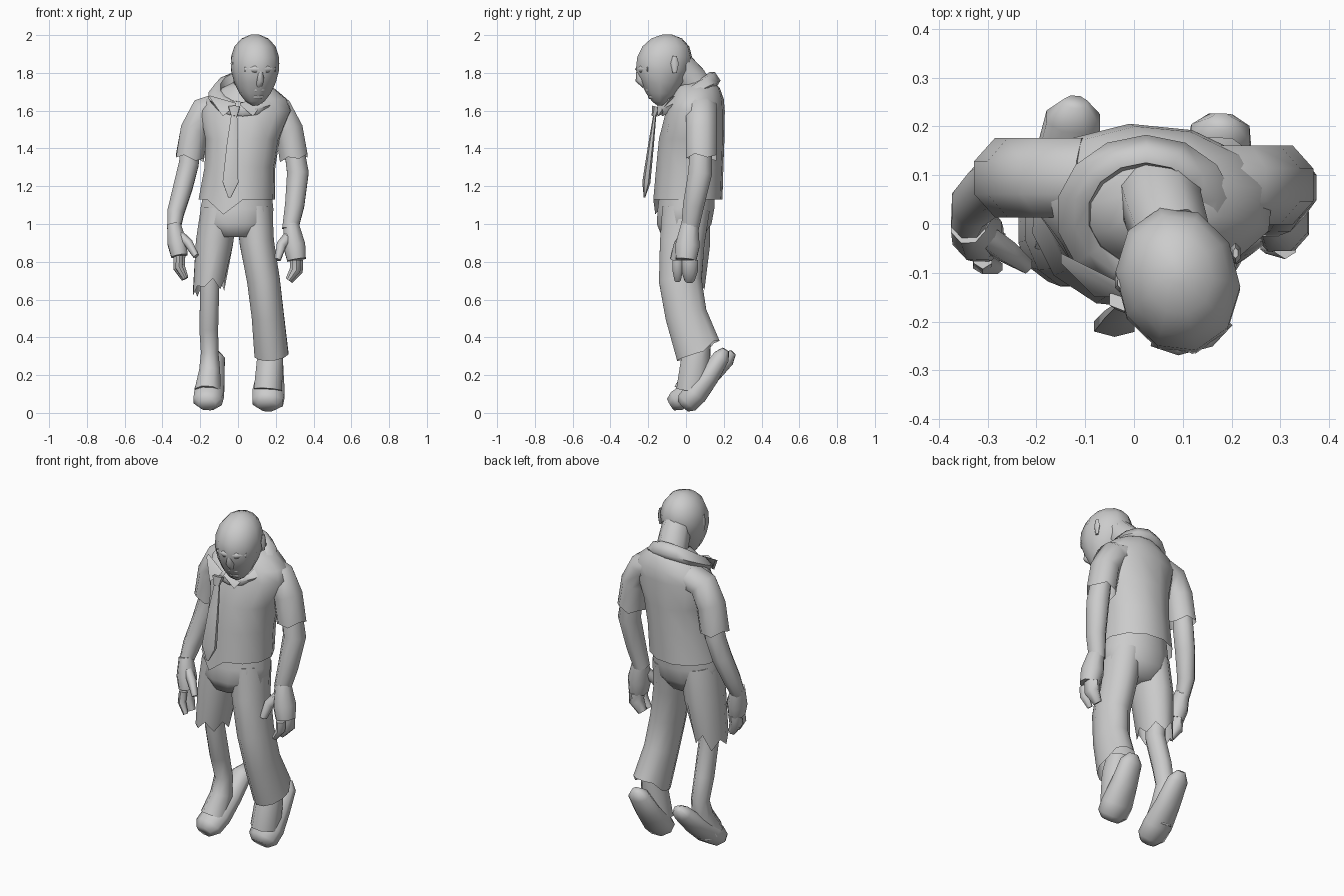
import bpy, bmesh, math
from mathutils import Vector

cube = bpy.data.objects.get("Cube")
if cube:
    bpy.data.objects.remove(cube, do_unlink=True)

grey = bpy.data.materials.new("plain_grey")
grey.use_nodes = True
tone = (.6, .6, .6, 1)
grey.diffuse_color = tone
grey.node_tree.nodes["Principled BSDF"].inputs["Base Color"].default_value = tone


def finish(name, bm):
    """Turn a bmesh into a smooth shaded, coloured object."""
    bmesh.ops.recalc_face_normals(bm, faces=bm.faces)
    mesh = bpy.data.meshes.new(name)
    bm.to_mesh(mesh)
    bm.free()
    obj = bpy.data.objects.new(name, mesh)
    bpy.context.collection.objects.link(obj)
    mesh.materials.append(grey)
    bpy.ops.object.select_all(action="DESELECT")
    obj.select_set(True)
    bpy.context.view_layer.objects.active = obj
    bpy.ops.object.shade_smooth_by_angle(angle=math.radians(65))


def add_ring(bm, centre, side, front, width, depth, sides):
    """Add an oval ring of vertices spanned by two directions."""
    ring = []
    for i in range(sides):
        turn = math.tau * (i + .5) / sides
        ring.append(bm.verts.new(centre + side * width * math.cos(turn)
                                 + front * depth * math.sin(turn)))
    return ring


def skin(bm, rings, close_start=True, close_end=True):
    """Bridge neighbouring rings and cap the ends that are closed."""
    for low, high in zip(rings, rings[1:]):
        for i in range(len(low)):
            bm.faces.new((low[i - 1], low[i], high[i], high[i - 1]))
    if close_start:
        bm.faces.new(rings[0])
    if close_end:
        bm.faces.new(rings[-1])


def shape_hem(ring, hem):
    """Move the cloth edge up or down by a rule."""
    for i, vert in enumerate(ring):
        vert.co.z += hem(i, vert.co)


def tube(name, path, depth=1.1, sides=8, hem=None, across=Vector((1, 0, 0))):
    """Limb along a path of (x, y, z, half width); a hem leaves the end open."""
    bm = bmesh.new()
    points = [Vector(p[:3]) for p in path]
    rings = []
    for k, step in enumerate(path):
        along = points[min(k + 1, len(points) - 1)] - points[max(k - 1, 0)]
        along.normalize()
        side = (across - along * across.dot(along)).normalized()
        rings.append(add_ring(bm, points[k], side, along.cross(side),
                              step[3], step[3] * depth, sides))
    if hem:
        shape_hem(rings[-1], hem)
    skin(bm, rings, close_end=not hem)
    finish(name, bm)


def stack(name, layers, lean=0, yaw=0, sides=12, hem=None):
    """Level ovals of (z, y, half width, half depth) that lean sideways with height."""
    bm = bmesh.new()
    side = Vector((math.cos(yaw), math.sin(yaw), 0))
    front = Vector((-side.y, side.x, 0))
    rings = [add_ring(bm, Vector((lean * (z - 1.2), y, z)), side, front, width, depth, sides)
             for z, y, width, depth in layers]
    if hem:
        shape_hem(rings[-1], hem)
    skin(bm, rings, close_end=not hem)
    finish(name, bm)


# Shirt body, with a drooping corner at the front of the hem
def shirt_hem(i, co):
    return -.08 if co.y < -.1 and -.15 < co.x < 0 else 0


stack("shirt_body", [
    (1.75, .07, .08, .08), (1.72, .06, .14, .12), (1.66, .06, .22, .14), (1.6, .05, .25, .155),
    (1.45, .03, .2, .175), (1.3, .02, .19, .18), (1.13, .01, .205, .185)],
    lean=.1, yaw=-.1, hem=shirt_hem)


# Sleeves with a slightly uneven edge
def sleeve_hem(i, co):
    return -.02 * (i % 2)


for label, sign, shift, back in (("right_sleeve", -1, 0, .095), ("left_sleeve", 1, .04, .08)):
    tube(label, [(sign * reach + shift, back, z, .08) for reach, z in
                 ((.1, 1.62), (.18, 1.6), (.23, 1.5), (.255, 1.36))], hem=sleeve_hem)

# Arms
tube("right_arm", [(-.25, .1, 1.45, .05), (-.26, .1, 1.32, .057), (-.29, .08, 1.2, .055),
                   (-.33, .04, 1.06, .048), (-.34, 0, .97, .037)])
tube("left_arm", [(.29, .08, 1.45, .055), (.317, .075, 1.27, .062),
                  (.3, .04, 1.1, .055), (.275, .02, .97, .045)])


def build_hand(name, wrist, knuckles, tip, inward, size):
    """Palm, thumb and two groups of fingers, hung from the wrist."""
    wrist, knuckles, tip = Vector(wrist), Vector(knuckles), Vector(tip)
    middle = wrist.lerp(knuckles, .6)
    front = Vector((0, -size, 0))
    inner = Vector((inward * size, 0, 0))
    tube(name + "_palm", [(*wrist, size * .7), (*middle, size), (*knuckles, size * .85)])
    thumb = middle + inner * 1.1 + front * .7
    thumb_tip = knuckles + inner * 1.6 + front
    tube(name + "_thumb", [(*wrist.lerp(middle, .4), size * .5), (*thumb, size * .45),
                           (*thumb_tip, size * .3)], sides=6)
    for part, offset, scale in (("fingers", front * -.3, .65), ("index_finger", front * .7, .4)):
        base = knuckles + offset
        end = tip + offset
        bend = base.lerp(end, .5) - inner * .3
        tube(name + "_" + part, [(*base, size * scale), (*bend, size * scale),
                                 (*end, size * scale * .6)], sides=6)


build_hand("right_hand", (-.34, 0, 1), (-.31, -.03, .83), (-.28, -.05, .71), 1, .055)
build_hand("left_hand", (.28, .02, 1), (.31, 0, .81), (.27, 0, .7), -1, .063)

# Trousers: seat, long left leg, and torn right leg
stack("trouser_seat", [(1.2, .01, .18, .15), (1.08, 0, .2, .155), (1, -.01, .2, .15),
                       (.93, -.02, .12, .11)], lean=.05)


def flared_hem(i, co):
    return .05 if co.y > .1 else .01


def torn_hem(i, co):
    return .03 - .05 * (i % 2) - .05 * (co.x < -.21)


tube("left_trouser_leg", [(.085, 0, 1.08, .1), (.1, -.02, .9, .094), (.135, -.03, .7, .09),
                          (.157, 0, .52, .088), (.177, .065, .3, .093)],
     depth=1.3, sides=12, hem=flared_hem)
tube("right_trouser_leg", [(-.1, 0, 1.08, .1), (-.125, 0, .9, .102), (-.155, -.01, .68, .086)],
     depth=1.3, sides=12, hem=torn_hem)

# Bare right shin, and the left ankle inside the trouser leg
tube("right_shin", [(-.15, 0, .8, .06), (-.15, 0, .64, .054), (-.155, .05, .45, .054),
                    (-.15, .08, .32, .05), (-.15, .06, .22, .06), (-.16, .01, .11, .075)])
tube("left_ankle", [(.172, .07, .38, .06), (.17, .05, .28, .075), (.158, .03, .12, .08)])


# Shoes on tiptoe: the sole runs from a raised, thin heel down to the toe
def shoe(name, heel, toe, size):
    heel, toe = Vector(heel), Vector(toe)
    path = []
    for along, width in ((0, .3), (.1, .7), (.4, .85), (.7, 1), (.9, .95), (1, .6)):
        point = heel.lerp(toe, along)
        point.z -= .025 * math.sin(math.pi * along)
        path.append((*point, width * size))
    tube(name, path, depth=.75)


shoe("right_shoe", (-.12, .25, .32), (-.165, -.08, .045), .085)
shoe("left_shoe", (.18, .21, .335), (.155, -.015, .035), .092)

# Neck
tube("neck", [(.05, .08, 1.68, .09), (.06, .03, 1.77, .085), (.08, -.03, 1.84, .08)], depth=1)

# Head: an egg that narrows to the chin, bowed and turned a little to its left
bm = bmesh.new()
side = Vector((math.cos(.25), math.sin(.25), 0))
front = Vector((-side.y, side.x, 0))
rings = []
for k in range(9):
    slope = math.pi * (k + .4) / 8.8
    rise = math.cos(slope)
    spread = math.sin(slope) * (1 + .2 * rise)
    jaw = 1 + .3 * min(rise, 0)
    centre = Vector((.09, -.12 + .02 * rise, 1.815 + .19 * rise))
    rings.append(add_ring(bm, centre, side, front, .126 * spread, .15 * spread * jaw, 10))
skin(bm, rings)
finish("head", bm)


# Face: bars bent around the front of the head
def face_bar(name, z, reach, half, thick):
    middle = Vector((.09, -.12, z)) - front * reach
    path = []
    for offset in (-1, -.4, .4, 1):
        point = middle + side * half * offset + front * .03 * offset ** 2
        path.append((*point, thick * (1.2 - abs(offset) / 2)))
    tube(name, path, depth=1, sides=6, across=Vector((0, 0, 1)))


face_bar("brow", 1.82, .13, .08, .02)
face_bar("upper_lip", 1.71, .09, .045, .014)
face_bar("lower_lip", 1.675, .072, .04, .014)
tube("nose", [(.12, -.25, 1.81, .012), (.12, -.245, 1.765, .022), (.11, -.215, 1.735, .018)],
     sides=6)
for label, sign in (("right_ear", -1), ("left_ear", 1)):
    root = Vector((.09, -.09, 0)) + side * sign * .122
    tube(label, [(root.x, root.y, z, width) for z, width in
                 ((1.8, .006), (1.85, .012), (1.89, .006))], depth=1.8, sides=6)

# Shirt collar: a folded band that slopes down to the front
bm = bmesh.new()
bands = []
for radius, lift in ((.11, -.04), (.12, .025), (.15, .025), (.185, -.02), (.165, -.05)):
    band = add_ring(bm, Vector((.025, .02, 1.7 + lift)), Vector((1, 0, 0)),
                    Vector((0, .88, .08 / radius)), radius, radius, 14)
    bands.append(band)
skin(bm, bands, False, False)
finish("collar", bm)

# Collar points either side of the tie
for label, sign in (("right_collar_point", -1), ("left_collar_point", 1)):
    bm = bmesh.new()
    corners = [(.08, -.15, 1.57), (.01, -.15, 1.63), (.15, -.08, 1.67)]
    flap = bm.faces.new([bm.verts.new((sign * x, y, z)) for x, y, z in corners])
    for item in bmesh.ops.extrude_face_region(bm, geom=[flap])["geom"]:
        if isinstance(item, bmesh.types.BMVert):
            item.co += Vector((0, .02, .01))
    finish(label, bm)

# Tie
tube("tie_knot", [(-.02, -.155, 1.62, .035), (-.02, -.17, 1.57, .018)], depth=.7, sides=6)
tube("tie_blade", [(-.02, -.165, 1.58, .018), (-.03, -.185, 1.42, .034),
                   (-.04, -.21, 1.22, .048), (-.045, -.22, 1.14, .008)], depth=.45, sides=6)
